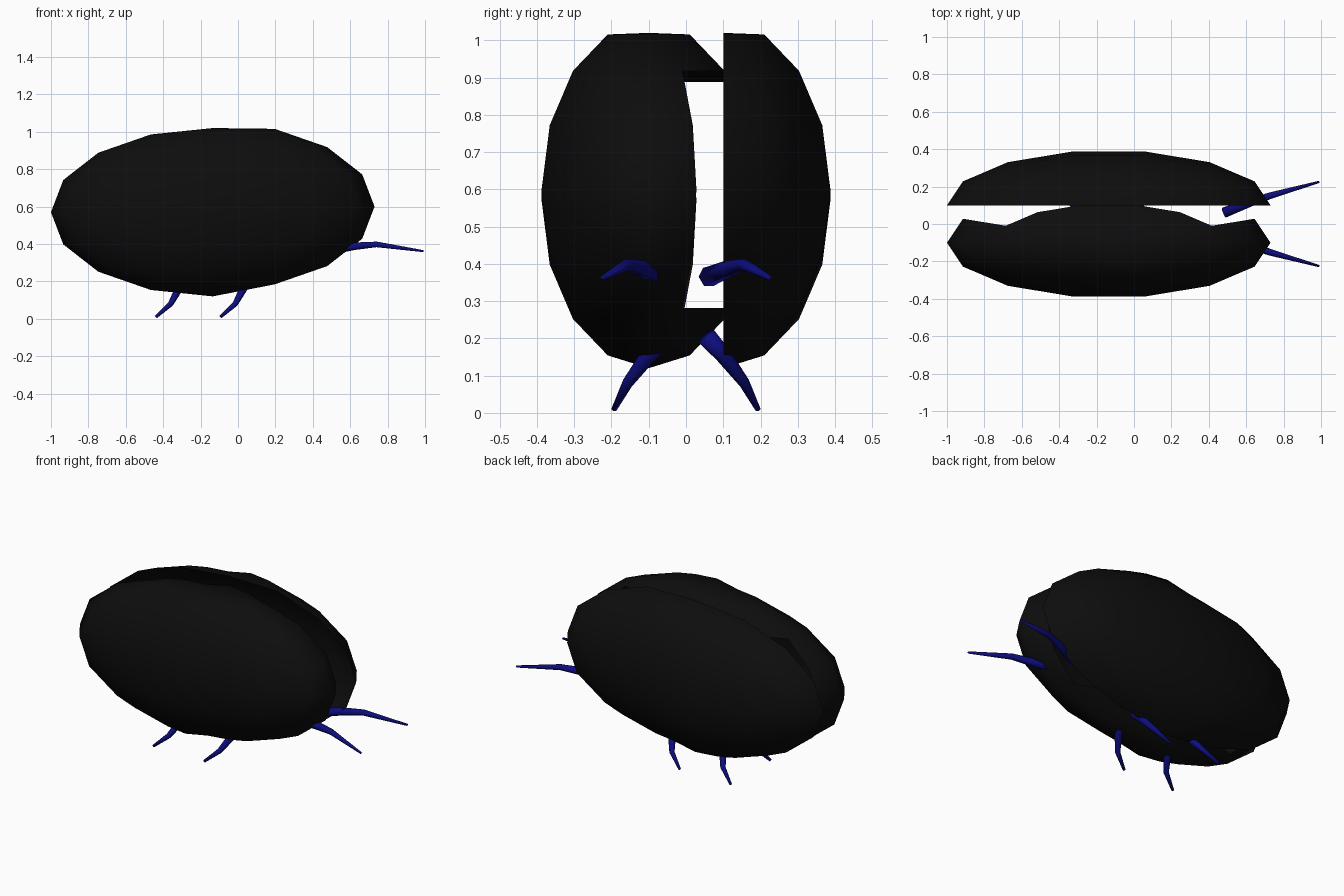
import bpy
import bmesh
import math
from mathutils import Vector

if "Cube" in bpy.data.objects:
    bpy.data.objects.remove(bpy.data.objects["Cube"])


def material(name, rgb):
    m = bpy.data.materials.new(name)
    m.diffuse_color = (*rgb, 1)
    m.use_nodes = True
    m.node_tree.nodes["Principled BSDF"].inputs["Base Color"].default_value = m.diffuse_color
    return m


BLACK = material("shell black", (0.004, 0.004, 0.004))
NAVY = material("limb navy", (0.004, 0.004, 0.22))


def finish(name, bm, mat):
    me = bpy.data.meshes.new(name)
    bm.to_mesh(me)
    bm.free()
    me.materials.append(mat)
    for p in me.polygons:
        p.use_smooth = True
    ob = bpy.data.objects.new(name, me)
    bpy.context.collection.objects.link(ob)
    return ob


SEGS, BANDS = 14, 8


def shell(name, cy, keep):
    """Ellipsoid with upright poles; keep(band, seg) chooses its faces."""
    cx, cz, rx, ry, rz = -0.135, 0.57, 0.865, 0.295, 0.45
    bm = bmesh.new()
    top = bm.verts.new((cx, cy, cz + rz))
    bottom = bm.verts.new((cx, cy, cz - rz))
    rings = [[top] * SEGS]
    for i in range(1, BANDS):
        lat = math.pi / 2 - math.pi * i / BANDS
        ring = []
        for j in range(SEGS):
            az = 2 * math.pi * j / SEGS
            x = math.cos(az) * math.cos(lat)
            y = math.sin(az) * math.cos(lat)
            # the right half sits slightly higher than the left
            lift = 0.03 if x > 0 else 0
            ring.append(bm.verts.new((cx + rx * x, cy + ry * y,
                                      cz + rz * math.sin(lat) + lift)))
        rings.append(ring)
    rings.append([bottom] * SEGS)
    for i in range(BANDS):
        for j in range(SEGS):
            if keep(i, j):
                k = (j + 1) % SEGS
                quad = [rings[i][j], rings[i + 1][j], rings[i + 1][k], rings[i][k]]
                bm.faces.new(list(dict.fromkeys(quad)))
    loose = [v for v in bm.verts if not v.link_faces]
    bmesh.ops.delete(bm, geom=loose, context='VERTS')
    return finish(name, bm, BLACK)


def limb(name, pts, radii, sides=6):
    """Tapered closed tube along a path."""
    pts = [Vector(p) for p in pts]
    bm = bmesh.new()
    rings = []
    for i, p in enumerate(pts):
        d = pts[min(i + 1, len(pts) - 1)] - pts[max(i - 1, 0)]
        q = d.to_track_quat('Z', 'Y')
        ring = []
        for s in range(sides):
            a = 2 * math.pi * s / sides
            off = Vector((math.cos(a), math.sin(a), 0)) * radii[i]
            ring.append(bm.verts.new(p + q @ off))
        rings.append(ring)
    for a, b in zip(rings, rings[1:]):
        for s in range(sides):
            t = (s + 1) % sides
            bm.faces.new([a[s], a[t], b[t], b[s]])
    bm.faces.new(rings[0][::-1])
    bm.faces.new(rings[-1])
    return finish(name, bm, NAVY)


# back wing case: outer half only
shell("back_wing_case", 0.1, lambda i, j: j < 7)
# front wing case: whole ellipsoid with a window on its inner side
shell("front_wing_case", -0.1, lambda i, j: not (2 <= i <= 5 and 1 <= j <= 5))

for side, s in (("front", -1), ("back", 1)):
    # feeler reaching forwards
    limb(side + "_feeler",
         [(0.48, s * 0.06, 0.365), (0.62, s * 0.115, 0.388),
          (0.74, s * 0.155, 0.398), (0.99, s * 0.225, 0.362)],
         [0.028, 0.023, 0.017, 0.006])
    # two legs each side
    for place, dx in (("rear", -0.345), ("fore", 0.0)):
        limb(f"{side}_{place}_leg",
             [(0.05 + dx, s * 0.055, 0.205), (0.025 + dx, s * 0.1, 0.155),
              (-0.015 + dx, s * 0.157, 0.08), (-0.093 + dx, s * 0.193, 0.01)],
             [0.027, 0.022, 0.015, 0.008])
